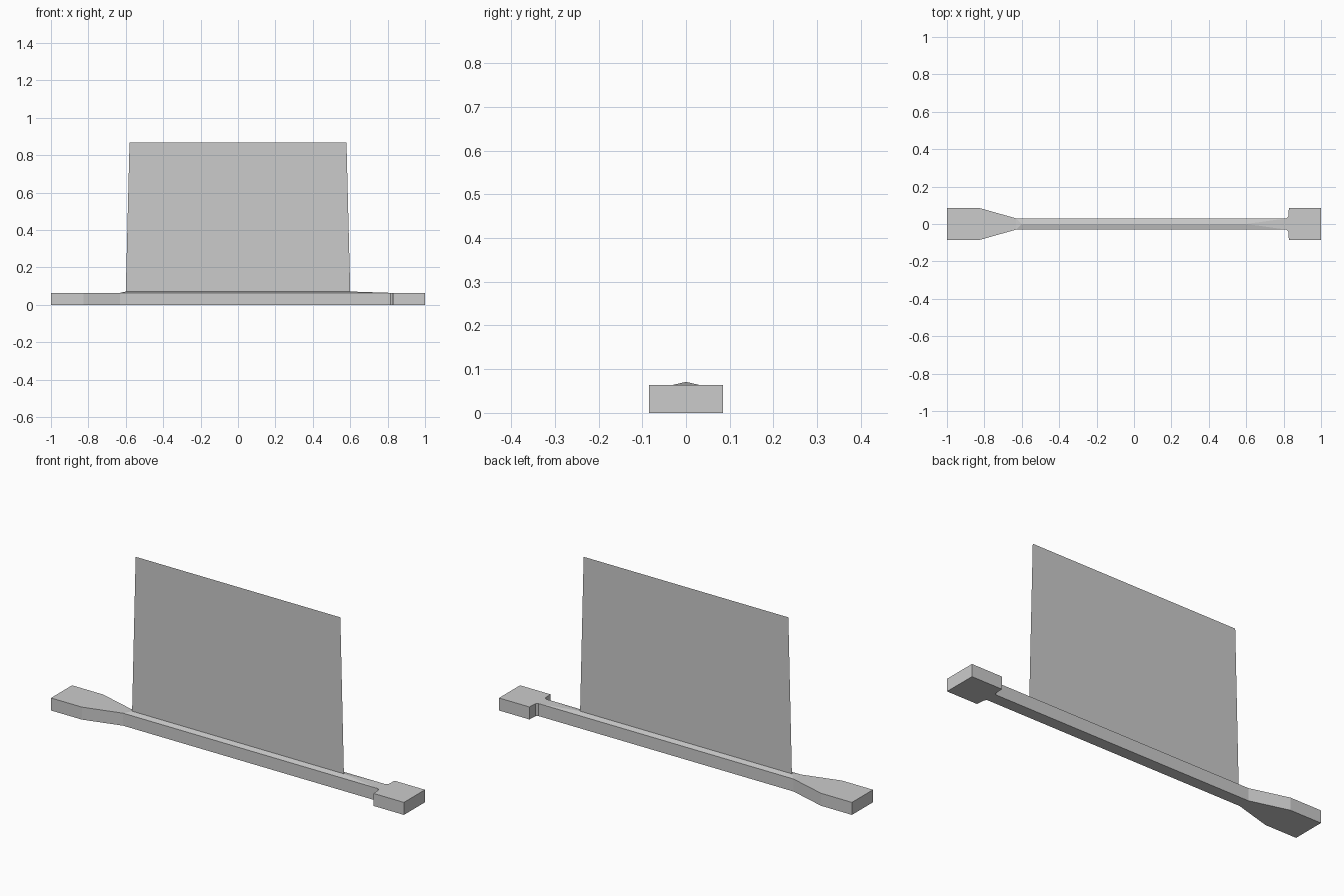
import bpy, bmesh

if "Cube" in bpy.data.objects:
    bpy.data.objects.remove(bpy.data.objects["Cube"])

def make_object(name, bm):
    mesh = bpy.data.meshes.new(name)
    bm.to_mesh(mesh)
    bm.free()
    obj = bpy.data.objects.new(name, mesh)
    bpy.context.collection.objects.link(obj)
    return obj

TOP = 0.064
RIDGE = 0.071

# Half outline of the rail, left to right: (x, half width)
half = [(-1, 0.085), (-0.825, 0.085), (-0.63, 0.03),
        (0.815, 0.03), (0.825, 0.04), (0.828, 0.085), (1, 0.085)]

# Base rail: mirrored outline, straight walls, flat ends and a ridged middle
bm = bmesh.new()
rows = {}
for side in (-1, 1):
    for z in (0, TOP):
        rows[side, z] = [bm.verts.new((x, side * w, z)) for x, w in half]
n = len(half)
ft, bt = rows[-1, TOP], rows[1, TOP]
fb, bb = rows[-1, 0], rows[1, 0]
for i in range(n - 1):
    bm.faces.new((fb[i], fb[i + 1], ft[i + 1], ft[i]))
    bm.faces.new((bb[i], bt[i], bt[i + 1], bb[i + 1]))
    bm.faces.new((fb[i], bb[i], bb[i + 1], fb[i + 1]))
    if i != 2:
        bm.faces.new((ft[i], ft[i + 1], bt[i + 1], bt[i]))
for i in (0, n - 1):
    bm.faces.new((fb[i], ft[i], bt[i], bb[i]))

# Shallow ridge that fades out towards the right end
left = bm.verts.new((-0.6, 0, RIDGE))
right = bm.verts.new((0.6, 0, RIDGE))
bm.faces.new((ft[2], left, bt[2]))
bm.faces.new((ft[3], bt[3], right))
for row in (ft, bt):
    bm.faces.new((row[2], row[3], right, left))
bmesh.ops.recalc_face_normals(bm, faces=bm.faces)
make_object("base_rail", bm)

# Thin upright sheet, slightly narrower at the top
bm = bmesh.new()
bm.faces.new([bm.verts.new((x, 0, z)) for x, z in
              ((-0.6, RIDGE), (0.6, RIDGE), (0.58, 0.867), (-0.58, 0.867))])
make_object("upright_panel", bm)
